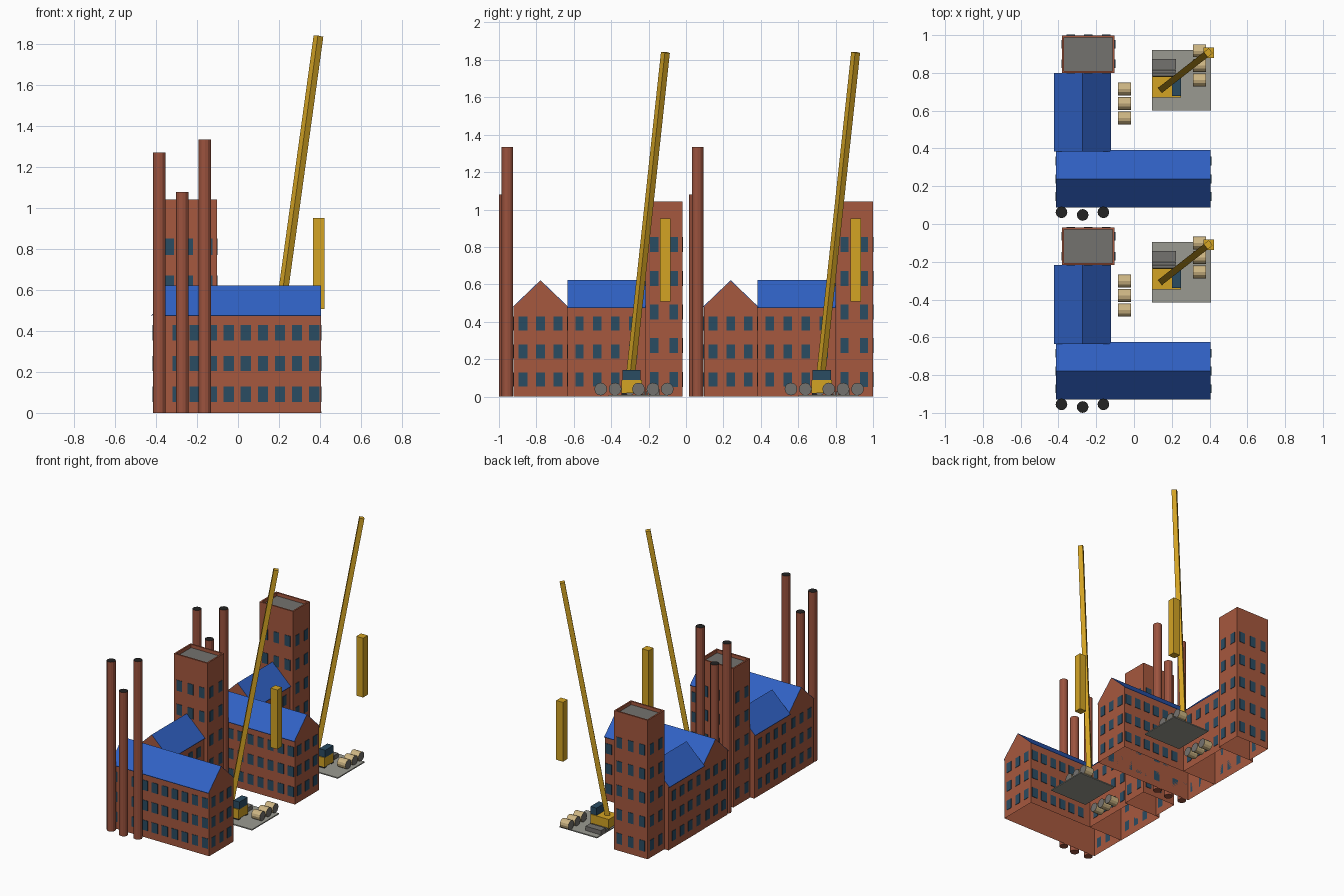
import bpy, bmesh, math
from mathutils import Matrix, Vector

cube = bpy.data.objects.get("Cube")
if cube:
    bpy.data.objects.remove(cube, do_unlink=True)


def material(name, *rgb):
    lin = [((c / 255 + 0.055) / 1.055) ** 2.4 for c in rgb] + [1]
    m = bpy.data.materials.new(name)
    m.use_nodes = True
    m.diffuse_color = lin
    m.node_tree.nodes["Principled BSDF"].inputs["Base Color"].default_value = lin
    return m


BRICK = material("red brick", 166, 88, 62)
CHIMNEY = material("chimney brick", 156, 83, 62)
ROOF = material("blue roof", 48, 97, 196)
GLASS = material("dark blue glass", 42, 76, 98)
YELLOW = material("crane yellow", 212, 164, 36)
BLACK = material("soot black", 34, 34, 34)
GREY = material("steel grey", 116, 114, 110)
CONCRETE = material("concrete", 154, 154, 145)
TAN = material("reel tan", 206, 182, 132)

parts = []


def finish(name, bm, *mats):
    mesh = bpy.data.meshes.new(name)
    bm.to_mesh(mesh)
    bm.free()
    for m in mats:
        mesh.materials.append(m)
    ob = bpy.data.objects.new(name, mesh)
    bpy.context.collection.objects.link(ob)
    parts.append(ob)
    return ob


def add_box(bm, lo, hi):
    lo, hi = Vector(lo), Vector(hi)
    mat = Matrix.Translation((lo + hi) / 2) @ Matrix.Diagonal((*(hi - lo), 1))
    return bmesh.ops.create_cube(bm, size=1, matrix=mat)["verts"]


def box(name, lo, hi, mat):
    bm = bmesh.new()
    add_box(bm, lo, hi)
    return finish(name, bm, mat)


def spread(mid, pitch, count):
    return [mid + pitch * (i - (count - 1) / 2) for i in range(count)]


def windows(name, axis, side, plane, columns, rows, w, h):
    """Grid of thin panes on the wall at `plane`, facing `side` along `axis`."""
    bm = bmesh.new()
    for c in columns:
        for z in rows:
            lo, hi = [0, 0, z - h / 2], [0, 0, z + h / 2]
            lo[axis], hi[axis] = sorted((plane, plane + side * 0.003))
            lo[1 - axis], hi[1 - axis] = c - w / 2, c + w / 2
            add_box(bm, lo, hi)
    finish(name, bm, GLASS)


def gabled(name, center, length, half, eave, ridge, turn, over=0.008):
    """Open-bottomed gabled walls with a thin two-slope roof."""
    place = Matrix.Translation((*center, 0)) @ Matrix.Rotation(turn, 4, "Z")
    profile = [(-half, 0), (half, 0), (half, eave), (0, ridge), (-half, eave)]
    bm = bmesh.new()
    ends = [[bm.verts.new((s * length / 2, y, z)) for y, z in profile] for s in (-1, 1)]
    for ring in ends:
        bm.faces.new(ring)
    for i, j in ((1, 2), (4, 0)):
        bm.faces.new((ends[0][i], ends[0][j], ends[1][j], ends[1][i]))
    bmesh.ops.recalc_face_normals(bm, faces=bm.faces)
    bm.transform(place)
    finish(name + "_walls", bm, BRICK)

    drop = over * (ridge - eave) / half
    t = 0.004
    edge = [(-half - over, eave - drop), (0, ridge), (half + over, eave - drop)]
    edge += [(y, z + t) for y, z in reversed(edge)]
    bm = bmesh.new()
    ends = [[bm.verts.new((s * length / 2, y, z)) for y, z in edge] for s in (-1, 1)]
    for i in range(6):
        j = (i + 1) % 6
        bm.faces.new((ends[0][i], ends[0][j], ends[1][j], ends[1][i]))
    for ring in ends:
        bm.faces.new(ring)
    bmesh.ops.recalc_face_normals(bm, faces=bm.faces)
    bm.transform(place)
    finish(name + "_roof", bm, ROOF)


# Main hall and side wing
X0, X1, Y0, Y1 = -0.413, 0.406, -0.922, -0.634
WX0, WX1, WY1 = -0.415, -0.13, -0.217
hall_mid, wing_mid = (Y0 + Y1) / 2, (WX0 + WX1) / 2
gabled("hall", ((X0 + X1) / 2, hall_mid), X1 - X0, (Y1 - Y0) / 2, 0.48, 0.618, 0)
gabled("wing", (wing_mid, (Y1 + WY1) / 2), WY1 - Y1, (WX1 - WX0) / 2, 0.48, 0.618, math.pi / 2)

rows = spread(0.241, 0.15, 3)
long_cols = spread((X0 + X1) / 2, 0.0835, 10)
windows("hall_front_windows", 1, -1, Y0, long_cols, rows, 0.05, 0.075)
windows("hall_back_windows", 1, 1, Y1, [c for c in long_cols if c > WX1 + 0.03], rows, 0.05, 0.075)
for label, side, hx, wx in (("right", -1, X0, WX0), ("left", 1, X1, WX1)):
    windows(f"hall_{label}_windows", 0, side, hx, spread(hall_mid, 0.094, 3), rows, 0.047, 0.075)
    windows(f"wing_{label}_windows", 0, side, wx, spread((Y1 + WY1) / 2, 0.096, 4), rows, 0.045, 0.075)

# Tower with a sunken roof behind its parapet
TX0, TX1, TY0, TY1, TZ = -0.381, -0.102, -0.217, -0.018, 1.043
bm = bmesh.new()
add_box(bm, (TX0, TY0, 0), (TX1, TY1, TZ))
bm.faces.ensure_lookup_table()
bottom = min(bm.faces, key=lambda f: f.calc_center_median().z)
top = max(bm.faces, key=lambda f: f.calc_center_median().z)
bmesh.ops.inset_region(bm, faces=[top], thickness=0.016)
deck = bmesh.ops.extrude_discrete_faces(bm, faces=[top])["faces"][0]
bmesh.ops.translate(bm, verts=deck.verts, vec=(0, 0, -0.025))
deck.material_index = 1
bmesh.ops.delete(bm, geom=[bottom], context="FACES")
finish("tower", bm, BRICK, GREY)

tall = spread(0.452, 0.18, 5)
wide, deep = spread((TX0 + TX1) / 2, 0.094, 3), spread((TY0 + TY1) / 2, 0.104, 2)
windows("tower_front_windows", 1, -1, TY0, wide, [z for z in tall if z > 0.6], 0.045, 0.08)
windows("tower_back_windows", 1, 1, TY1, wide, tall, 0.045, 0.08)
windows("tower_right_windows", 0, -1, TX0, deep, tall, 0.045, 0.08)
windows("tower_left_windows", 0, 1, TX1, deep, tall, 0.045, 0.08)

# Chimneys with soot-black tops
for i, (x, y, h) in enumerate(((-0.384, -0.955, 1.272), (-0.272, -0.969, 1.08), (-0.162, -0.955, 1.335))):
    bm = bmesh.new()
    bmesh.ops.create_cone(bm, cap_ends=True, segments=12, radius1=0.031, radius2=0.031, depth=h,
                          matrix=Matrix.Translation((x, y, h / 2)))
    for f in bm.faces:
        f.material_index = int(f.normal.z > 0.9)
    finish(f"chimney_{i + 1}", bm, CHIMNEY, BLACK)

# Yard slab and stacked steel
box("yard_slab", (0.095, -0.415, 0), (0.407, -0.096, 0.008), CONCRETE)
box("steel_stack", (0.095, -0.198, 0.008), (0.222, -0.143, 0.04), GREY)
for i, y in enumerate((-0.214, -0.23)):
    box(f"steel_beam_{i + 1}", (0.095, y, 0.008), (0.222, y + 0.012, 0.026), GREY)

# Crane: tracks, body, cab, boom and hanging load
for i, y in enumerate((-0.344, -0.258)):
    box(f"crane_track_{i + 1}", (0.1, y, 0.006), (0.245, y + 0.025, 0.02), BLACK)
box("crane_body", (0.095, -0.346, 0.018), (0.248, -0.236, 0.088), YELLOW)
box("crane_cab", (0.2, -0.34, 0.088), (0.25, -0.242, 0.143), GLASS)
foot, tip = Vector((0.15, -0.3, 0.08)), Vector((0.393, -0.11, 1.84))
run = tip - foot
bm = bmesh.new()
add_box(bm, (-0.017, -0.017, 0), (0.017, 0.017, run.length))
heading = Matrix.Rotation(math.atan2(run.y, run.x), 4, "Z")
lean = Matrix.Rotation(math.atan2(run.xy.length, run.z), 4, "Y")
bm.transform(Matrix.Translation(foot) @ heading @ lean)
finish("crane_boom", bm, YELLOW)
box("hanging_load", (0.367, -0.138, 0.508), (0.423, -0.082, 0.953), YELLOW)

# Reels lying along x with grey ends
for group, x, y0 in (("yard", 0.347, -0.1), ("court", -0.051, -0.302)):
    for i in range(3):
        bm = bmesh.new()
        turn = Matrix.Rotation(math.pi / 2, 4, "Y")
        spot = Matrix.Translation((x, y0 - 0.077 * i, 0.04))
        bmesh.ops.create_cone(bm, cap_ends=True, segments=12, radius1=0.034, radius2=0.034,
                              depth=0.07, matrix=spot @ turn)
        for f in bm.faces:
            f.material_index = int(abs(f.normal.x) > 0.9)
        finish(f"{group}_reel_{i + 1}", bm, TAN, GREY)

# Second identical works behind the first
for ob in list(parts):
    twin = ob.copy()
    twin.name = "rear_" + ob.name
    twin.location.y += 1.017
    bpy.context.collection.objects.link(twin)
